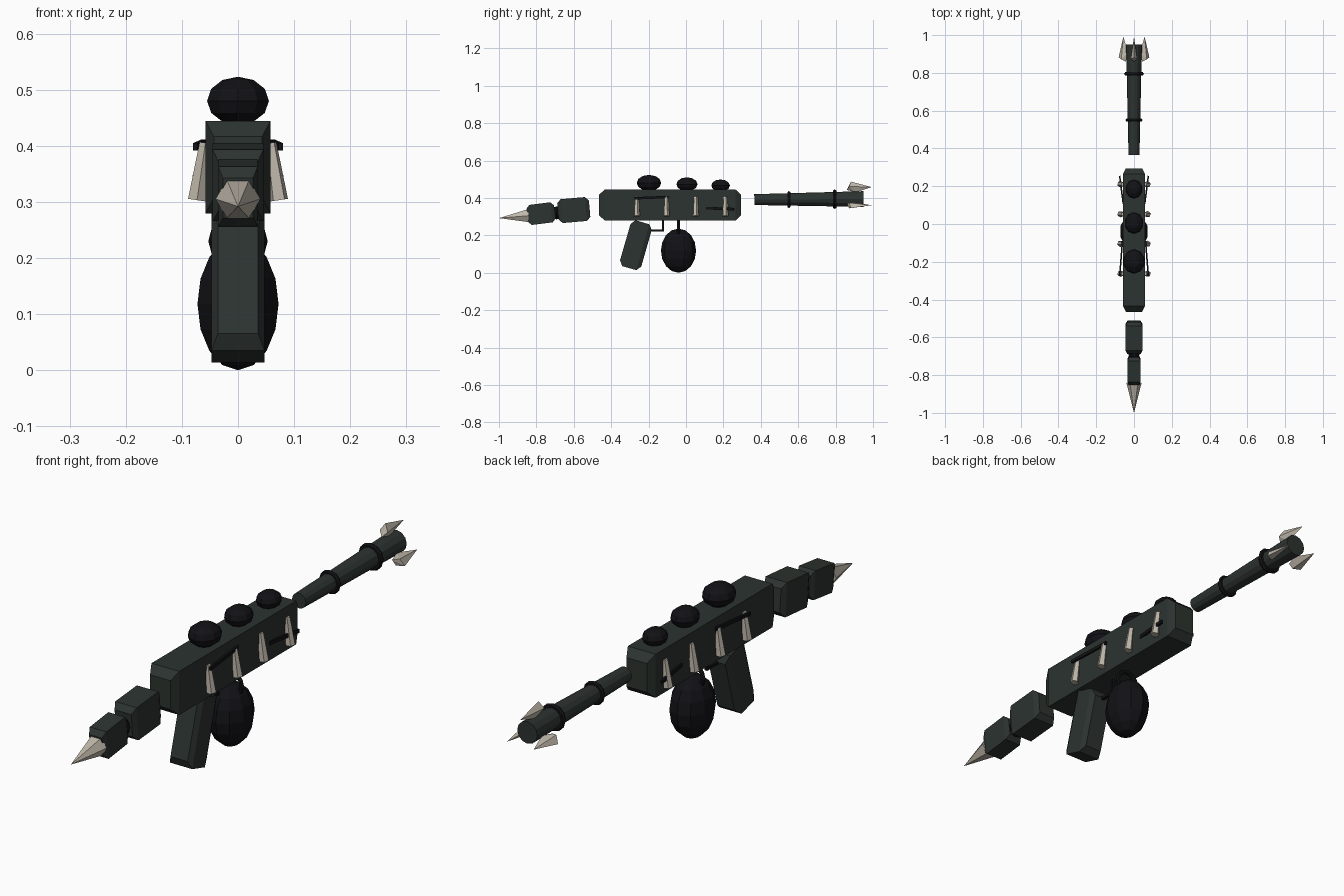
import bpy, bmesh, math
from mathutils import Vector, Matrix

if "Cube" in bpy.data.objects:
    bpy.data.objects.remove(bpy.data.objects["Cube"])


def material(name, rgb):
    m = bpy.data.materials.new(name)
    m.diffuse_color = (*rgb, 1)
    m.use_nodes = True
    m.node_tree.nodes["Principled BSDF"].inputs["Base Color"].default_value = m.diffuse_color
    return m


SHELL = material("dark_shell", (0.025, 0.033, 0.029))
BLACK = material("black", (0.006, 0.006, 0.008))
BONE = material("bone", (0.52, 0.47, 0.40))


def finish(name, bm, mat):
    bmesh.ops.recalc_face_normals(bm, faces=bm.faces)
    me = bpy.data.meshes.new(name)
    bm.to_mesh(me)
    bm.free()
    me.materials.append(mat)
    ob = bpy.data.objects.new(name, me)
    bpy.context.collection.objects.link(ob)
    return ob


def capped_box(name, center, size, tilt, inset, mat=SHELL):
    """Box whose two y ends are chamfered; inset = (x, y, z) chamfer."""
    bm = bmesh.new()
    hx, hy, hz = (s / 2 for s in size)
    ix, iy, iz = inset
    loops = []
    for y, a, b in ((-hy, hx - ix, hz - iz), (-hy + iy, hx, hz),
                    (hy - iy, hx, hz), (hy, hx - ix, hz - iz)):
        loops.append([bm.verts.new((sx * a, y, sz * b))
                      for sx, sz in ((-1, -1), (1, -1), (1, 1), (-1, 1))])
    for l0, l1 in zip(loops, loops[1:]):
        for i in range(4):
            j = (i + 1) % 4
            bm.faces.new((l0[i], l0[j], l1[j], l1[i]))
    bm.faces.new(loops[0])
    bm.faces.new(loops[-1])
    ob = finish(name, bm, mat)
    ob.location = center
    ob.rotation_euler.x = math.radians(tilt)
    return ob


def cone(name, p0, p1, r0, r1, sides, mat, spin=0):
    """Cone or frustum between two points."""
    p0, p1 = Vector(p0), Vector(p1)
    d = p1 - p0
    bm = bmesh.new()
    bmesh.ops.create_cone(bm, cap_ends=True, segments=sides, radius1=r0,
                          radius2=r1, depth=d.length)
    rot = d.to_track_quat('Z', 'X').to_matrix().to_4x4()
    bm.transform(Matrix.Translation((p0 + p1) / 2) @ rot
                 @ Matrix.Rotation(math.radians(spin), 4, 'Z'))
    return finish(name, bm, mat)


def ball(name, center, radii, segs, rings):
    bm = bmesh.new()
    bmesh.ops.create_uvsphere(bm, u_segments=segs, v_segments=rings, radius=1)
    bm.transform(Matrix.Translation(center) @ Matrix.Diagonal((*radii, 1)))
    return finish(name, bm, BLACK)


def ring(name, center, major, minor):
    bpy.ops.mesh.primitive_torus_add(
        location=center, rotation=(math.pi / 2, 0, 0), major_radius=major,
        minor_radius=minor, major_segments=12, minor_segments=6)
    ob = bpy.context.object
    ob.name = name
    ob.data.materials.append(BLACK)


def bar(name, p0, p1, thick, height):
    """Thin rectangular bar running between two points."""
    p0, p1 = Vector(p0), Vector(p1)
    d = p1 - p0
    bm = bmesh.new()
    bmesh.ops.create_cube(bm, size=1)
    bm.transform(Matrix.Translation((p0 + p1) / 2)
                 @ d.to_track_quat('Y', 'Z').to_matrix().to_4x4()
                 @ Matrix.Diagonal((thick, d.length, height, 1)))
    return finish(name, bm, BLACK)


# Receiver, grip and stock blocks
capped_box("receiver", (0, -0.085, 0.362), (0.116, 0.76, 0.165), 0, (0.015, 0.03, 0.028))
capped_box("grip", (0, -0.268, 0.147), (0.094, 0.118, 0.255), -16, (0.011, 0.02, 0.026))
capped_box("stock_block_rear", (0, -0.60, 0.335), (0.09, 0.17, 0.128), 5, (0.01, 0.02, 0.02))
capped_box("stock_block_front", (0, -0.775, 0.316), (0.07, 0.148, 0.108), 7, (0.008, 0.018, 0.018))
ball("stock_joint", (0, -0.692, 0.32), (0.03, 0.025, 0.035), 8, 6)
cone("stock_spike", (0, -0.842, 0.305), (0, -1.0, 0.292), 0.04, 0, 6, BONE)

# Domes along the top
for i, (y, z, r) in enumerate(((-0.198, 0.48, 0.058), (0.005, 0.473, 0.05), (0.185, 0.466, 0.044))):
    ball(f"top_dome_{i + 1}", (0, y, z), (r, r * 1.13, r * 0.74), 10, 6)

# Hanging sac with neck ring, and trigger guard
ball("hanging_sac", (0, -0.04, 0.118), (0.076, 0.094, 0.118), 10, 8)
ring("sac_neck_ring", (0, -0.04, 0.23), 0.045, 0.008)
bar("guard_bottom", (0, -0.205, 0.226), (0, -0.118, 0.226), 0.012, 0.01)
bar("guard_post", (0, -0.123, 0.222), (0, -0.123, 0.285), 0.012, 0.01)

# Side teeth and bars on both sides
for s, side in ((-1, "left"), (1, "right")):
    for i, y in enumerate((-0.263, -0.105, 0.052, 0.21)):
        cone(f"side_tooth_{side}_{i + 1}", (s * 0.073, y, 0.303), (s * 0.058, y, 0.405),
             0.017, 0.011, 5, BONE)
    bar(f"side_bar_rear_{side}", (s * 0.061, -0.09, 0.405), (s * 0.076, -0.275, 0.398), 0.008, 0.013)
    bar(f"side_bar_front_{side}", (s * 0.057, 0.107, 0.345), (s * 0.076, 0.255, 0.34), 0.008, 0.014)

# Flared barrel with two rings
cone("barrel", (0, 0.365, 0.391), (0, 0.95, 0.394), 0.029, 0.042, 12, SHELL)
ring("barrel_ring_rear", (0, 0.55, 0.391), 0.036, 0.009)
ring("barrel_ring_front", (0, 0.795, 0.393), 0.042, 0.01)

# Three muzzle claws
for i, a in enumerate((90, 210, 330)):
    bm = bmesh.new()
    for t, y, r in ((0, 0.882, 0.094), (0, 0.86, 0.05), (0, 0.906, 0.036),
                    (-0.017, 0.872, 0.068), (0.017, 0.872, 0.068), (0, 0.992, 0.065)):
        bm.verts.new((r, y, t))
    bmesh.ops.convex_hull(bm, input=bm.verts)
    bm.transform(Matrix.Translation((0, 0, 0.393))
                 @ Matrix.Rotation(math.radians(-a), 4, 'Y'))
    finish(f"muzzle_claw_{i + 1}", bm, BONE)
